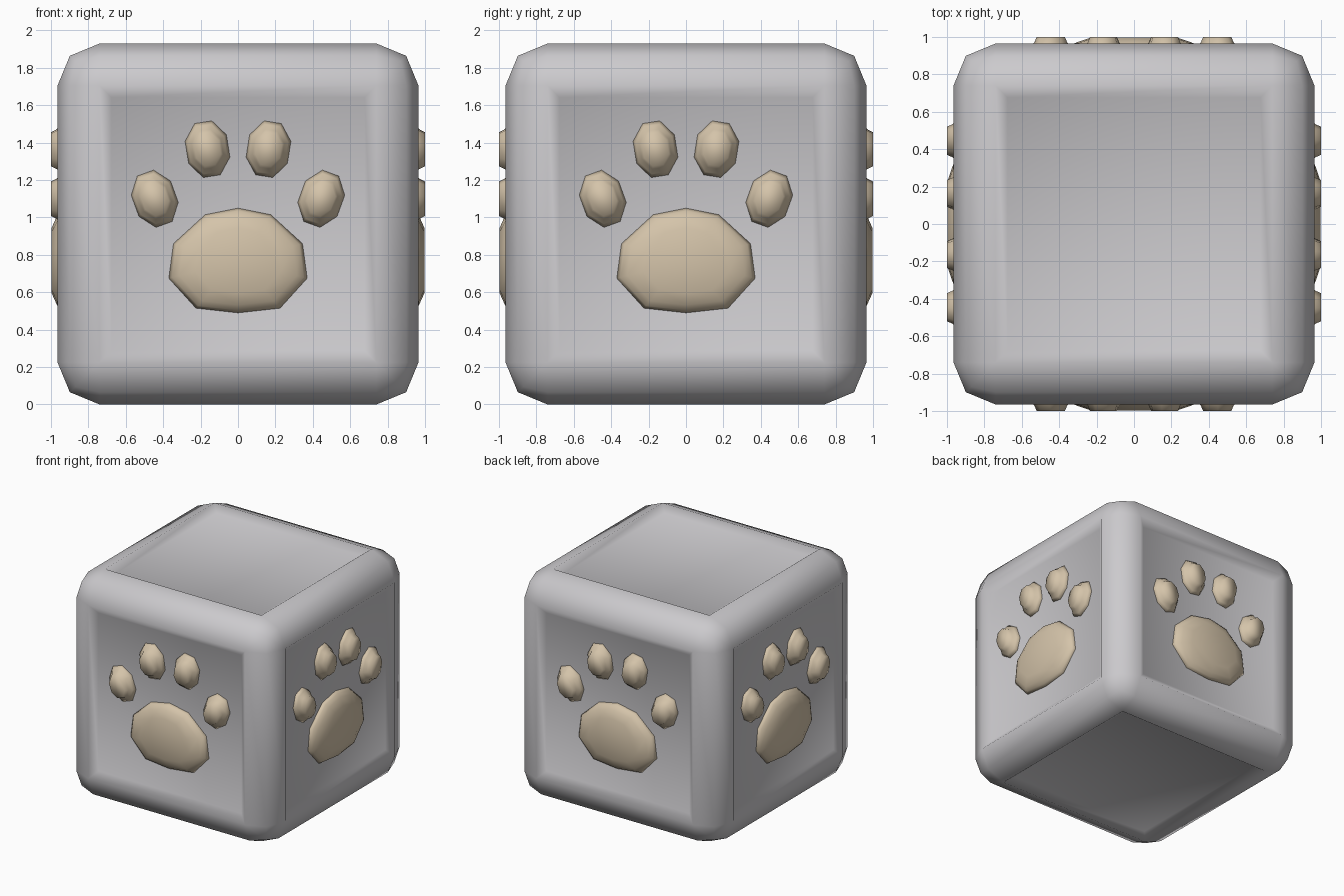
import bpy
import bmesh
from math import sin, cos, pi, radians
from mathutils import Matrix, Vector

cube = bpy.data.objects.get("Cube")
if cube:
    bpy.data.objects.remove(cube, do_unlink=True)

SIZE = 1.93          # block edge length
FLOOR = 0.915        # distance of the recessed panel from the centre


def make_material(name, rgb):
    mat = bpy.data.materials.new(name)
    mat.use_nodes = True
    mat.diffuse_color = (*rgb, 1)
    mat.node_tree.nodes["Principled BSDF"].inputs["Base Color"].default_value = (*rgb, 1)
    return mat


grey = make_material("light_grey", (0.60, 0.59, 0.61))
tan = make_material("warm_tan", (0.66, 0.55, 0.40))


def finish(bm, name, mat):
    bmesh.ops.recalc_face_normals(bm, faces=bm.faces)
    for f in bm.faces:
        f.smooth = True
    mesh = bpy.data.meshes.new(name)
    bm.to_mesh(mesh)
    bm.free()
    mesh.materials.append(mat)
    obj = bpy.data.objects.new(name, mesh)
    bpy.context.collection.objects.link(obj)
    return obj


# Rounded block with a shallow sunken panel on every side
bm = bmesh.new()
bmesh.ops.create_cube(bm, size=SIZE)
bmesh.ops.bevel(bm, geom=bm.edges[:], offset=0.225, segments=2,
                profile=0.5, affect='EDGES')
bm.normal_update()
panels = sorted(bm.faces, key=lambda f: f.calc_area())[-6:]
bmesh.ops.inset_individual(bm, faces=panels, thickness=0.09, depth=0)
for f in panels:
    shift = f.normal.copy() * -0.045
    for v in f.verts:
        v.co += shift
bmesh.ops.translate(bm, verts=bm.verts, vec=(0, 0, SIZE / 2))
finish(bm, "rounded_block", grey)


def cushion(bm, outline, centre, rings):
    """Loft an outline through rings of (scale, distance from block centre)."""
    c = Vector(centre)
    loops = []
    for scale, dist in rings:
        loop = []
        for p in outline:
            q = c + (Vector(p) - c) * scale
            loop.append(bm.verts.new((q.x, -dist, q.y)))
        loops.append(loop)
    n = len(outline)
    for a, b in zip(loops, loops[1:]):
        for i in range(n):
            j = (i + 1) % n
            bm.faces.new((a[i], a[j], b[j], b[i]))
    bm.faces.new(loops[0])
    bm.faces.new(loops[-1])


def toe_outline(centre, lean):
    """Eight-sided oval leaning outward."""
    pts = []
    for i in range(8):
        a = 2 * pi * (i + 0.5) / 8
        x, z = 0.121 * cos(a), 0.158 * sin(a)
        pts.append((centre[0] + x * cos(lean) + z * sin(lean),
                    centre[1] - x * sin(lean) + z * cos(lean)))
    return pts


# Half outline of the large pad, mirrored to the other side
half = [(0.175, 1.015), (0.345, 0.86), (0.37, 0.675), (0.225, 0.515)]
pad_outline = ([(0, 1.05)] + half + [(0, 0.49)]
               + [(-x, z) for x, z in reversed(half)])
pad_rings = [(0.95, FLOOR - 0.02), (1, FLOOR + 0.005), (0.95, 0.945),
             (0.85, 0.968), (0.62, 0.997)]
toe_rings = [(0.9, FLOOR - 0.02), (1, FLOOR + 0.005), (0.88, 0.945),
             (0.70, 0.97), (0.60, 1.0)]
toes = [((0.163, 1.365), radians(9)), ((0.445, 1.10), radians(20))]

# One paw print on each upright side
for k, side in enumerate(("front", "left", "back", "right")):
    turn = Matrix.Rotation(k * pi / 2, 4, 'Z')

    bm = bmesh.new()
    cushion(bm, pad_outline, (0, 0.77), pad_rings)
    bm.transform(turn)
    finish(bm, side + "_main_pad", tan)

    bm = bmesh.new()
    for (x, z), lean in toes:
        for s in (-1, 1):
            centre = (s * x, z)
            cushion(bm, toe_outline(centre, s * lean), centre, toe_rings)
    bm.transform(turn)
    finish(bm, side + "_toe_pads", tan)
